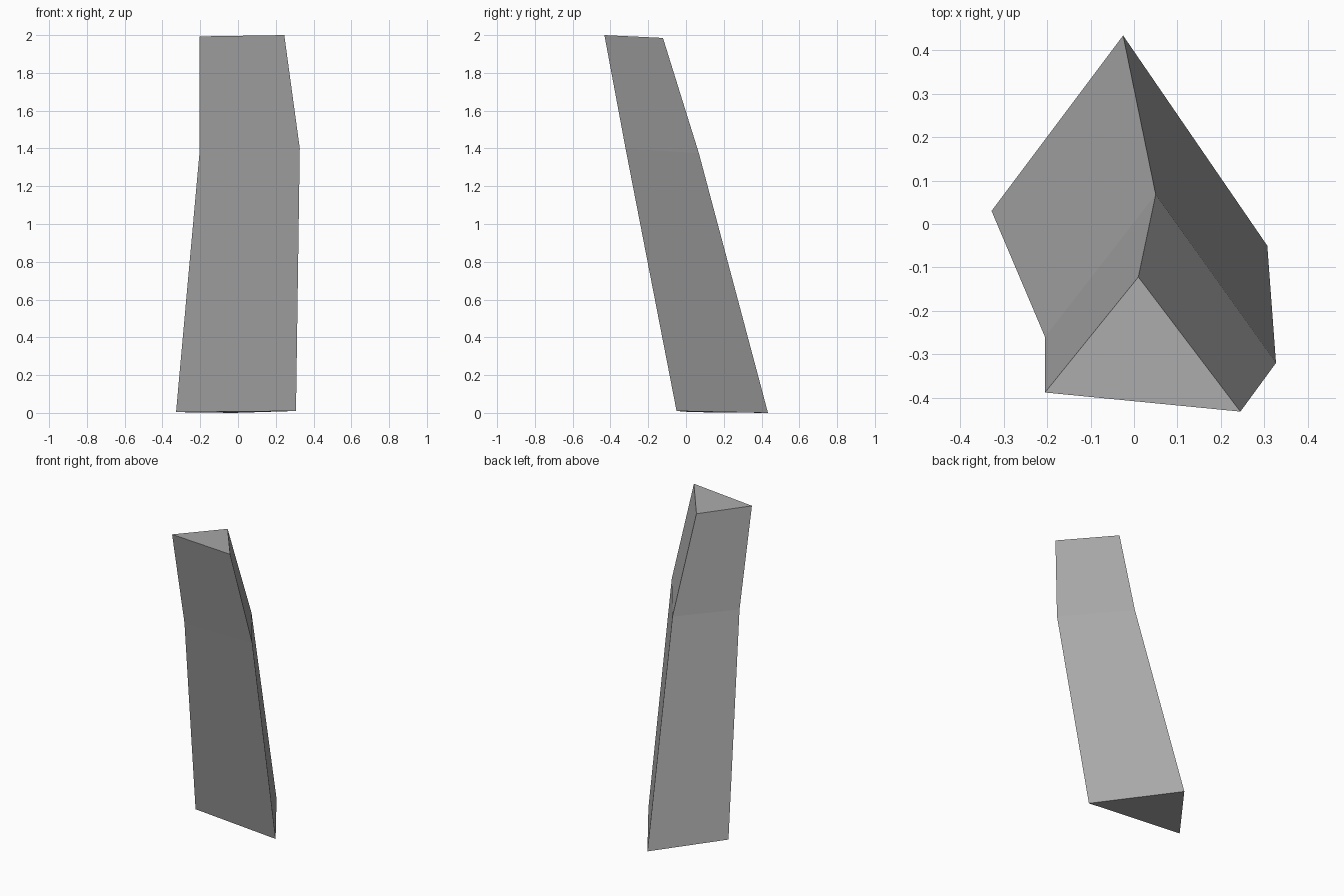
import bpy
import bmesh

old = bpy.data.objects.get("Cube")
if old:
    bpy.data.objects.remove(old, do_unlink=True)

# Plain grey material
grey = bpy.data.materials.new("plain grey")
grey.use_nodes = True
colour = (0.4, 0.4, 0.4, 1)
grey.diffuse_color = colour
grey.node_tree.nodes["Principled BSDF"].inputs["Base Color"].default_value = colour

# Triangular cross-sections from base to tip: front right, front left, back corner
sections = [
    [(-0.328, 0.03, 0.004), (0.307, -0.05, 0.01), (-0.025, 0.434, 0)],
    [(-0.205, -0.26, 1.365), (0.327, -0.32, 1.40), (0.05, 0.068, 1.375)],
    [(-0.205, -0.388, 1.993), (0.245, -0.432, 2), (0.01, -0.122, 1.985)],
]

# Leaning, bent three-sided shard: bridge the sections and cap both ends
bm = bmesh.new()
rings = [[bm.verts.new(p) for p in s] for s in sections]
for low, high in zip(rings, rings[1:]):
    for i in range(3):
        j = (i + 1) % 3
        bm.faces.new((low[i], low[j], high[j], high[i]))
bm.faces.new(rings[0][::-1])
bm.faces.new(rings[-1])
bmesh.ops.recalc_face_normals(bm, faces=bm.faces)

mesh = bpy.data.meshes.new("bent_shard")
bm.to_mesh(mesh)
bm.free()
mesh.materials.append(grey)
shard = bpy.data.objects.new("bent_shard", mesh)
bpy.context.collection.objects.link(shard)
